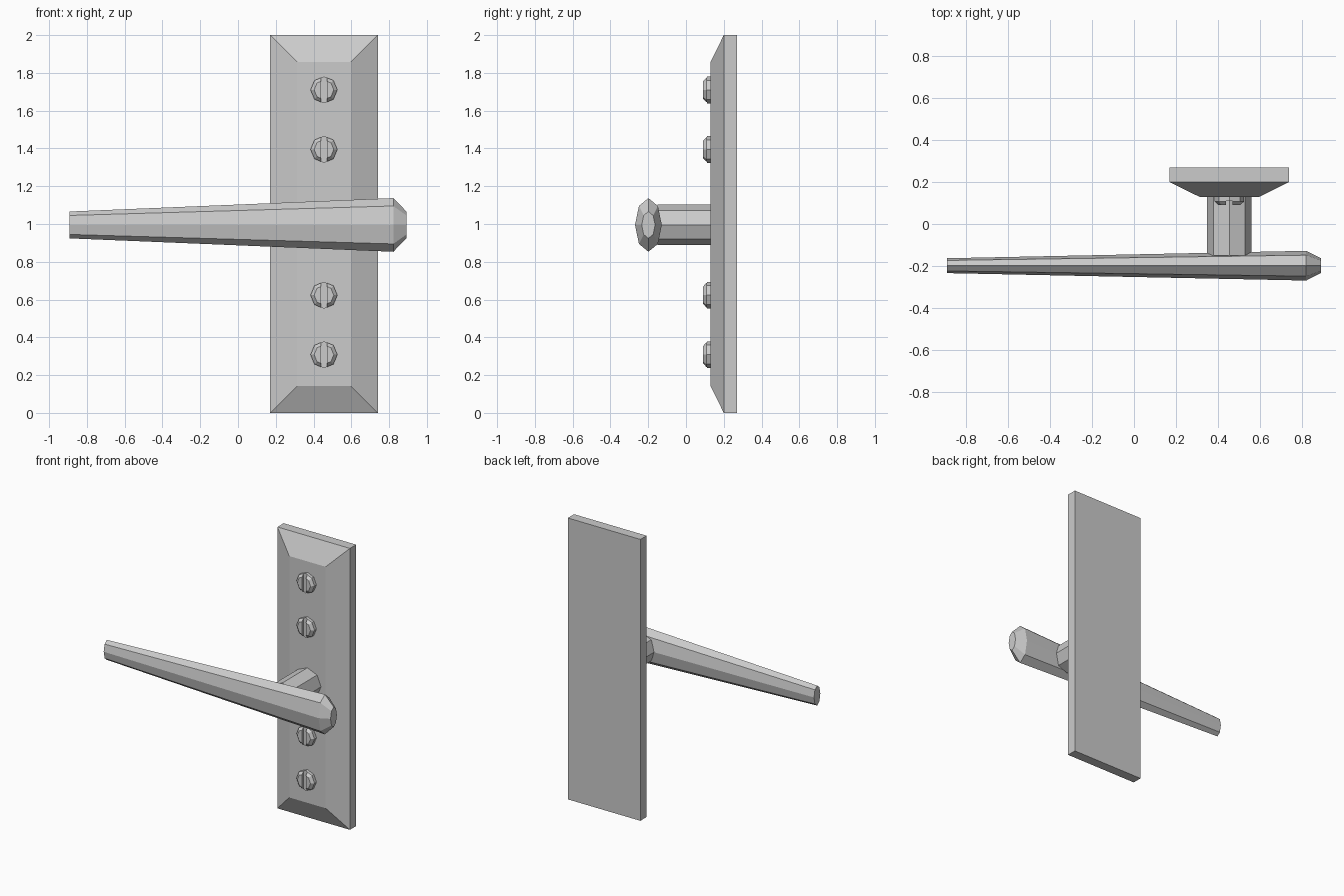
import bpy, bmesh, math
from mathutils import Vector

if "Cube" in bpy.data.objects:
    bpy.data.objects.remove(bpy.data.objects["Cube"])

CX, CZ = 0.455, 0.995      # axis of the spindle


def loft(name, rings):
    """Skin equal-length vertex rings and cap both ends."""
    bm = bmesh.new()
    loops = [[bm.verts.new(p) for p in ring] for ring in rings]
    n = len(loops[0])
    for a, b in zip(loops, loops[1:]):
        for i in range(n):
            j = (i + 1) % n
            bm.faces.new((a[i], a[j], b[j], b[i]))
    bm.faces.new(loops[0])
    bm.faces.new(loops[-1])
    bmesh.ops.recalc_face_normals(bm, faces=bm.faces)
    mesh = bpy.data.meshes.new(name)
    bm.to_mesh(mesh)
    bm.free()
    obj = bpy.data.objects.new(name, mesh)
    bpy.context.collection.objects.link(obj)
    return obj


def octagon(center, u, v):
    """Eight-sided ring around center spanned by the axes u and v."""
    c, u, v = Vector(center), Vector(u), Vector(v)
    return [c + u * math.cos(i * math.pi / 4) + v * math.sin(i * math.pi / 4)
            for i in range(8)]


def rect(y, inset, half_w=0.285, half_h=1.0):
    w, h = half_w - inset, half_h - inset
    return [(CX + sx * w, y, 1 + sz * h)
            for sx, sz in ((-1, -1), (1, -1), (1, 1), (-1, 1))]


def turned(name, z, profile):
    """Octagonal part along y from (y, radius) pairs."""
    return loft(name, [octagon((CX, y, z), (r, 0, 0), (0, 0, r))
                       for y, r in profile])


# backplate with a wide front bevel
loft("backplate", [rect(0.27, 0), rect(0.20, 0), rect(0.13, 0.142)])

# spindle joining plate and lever
turned("spindle", CZ, [(0.135, 0.107), (-0.15, 0.107)])

# tapered lever with flattened octagonal section: (x, half height)
loft("lever", [octagon((x, -0.199, CZ), (0, r / 2, 0), (0, 0, r))
               for x, r in ((-0.892, 0.071), (0.822, 0.142), (0.892, 0.071))])

# one hidden bar cuts the slots of all four screws
bpy.ops.mesh.primitive_cube_add(size=1, location=(CX, 0.09, 1))
cutter = bpy.context.object
cutter.name = "slot_cutter"
cutter.scale = (0.03, 0.04, 1.8)
cutter.hide_render = True
cutter.display_type = 'WIRE'

# screws with chamfered heads
for i, z in enumerate((0.308, 0.623, 1.395, 1.710)):
    screw = turned(f"screw_{i + 1}", z,
                   [(0.135, 0.071), (0.108, 0.071), (0.09, 0.052)])
    cut = screw.modifiers.new("slot", 'BOOLEAN')
    cut.operation = 'DIFFERENCE'
    cut.solver = 'EXACT'
    cut.object = cutter
